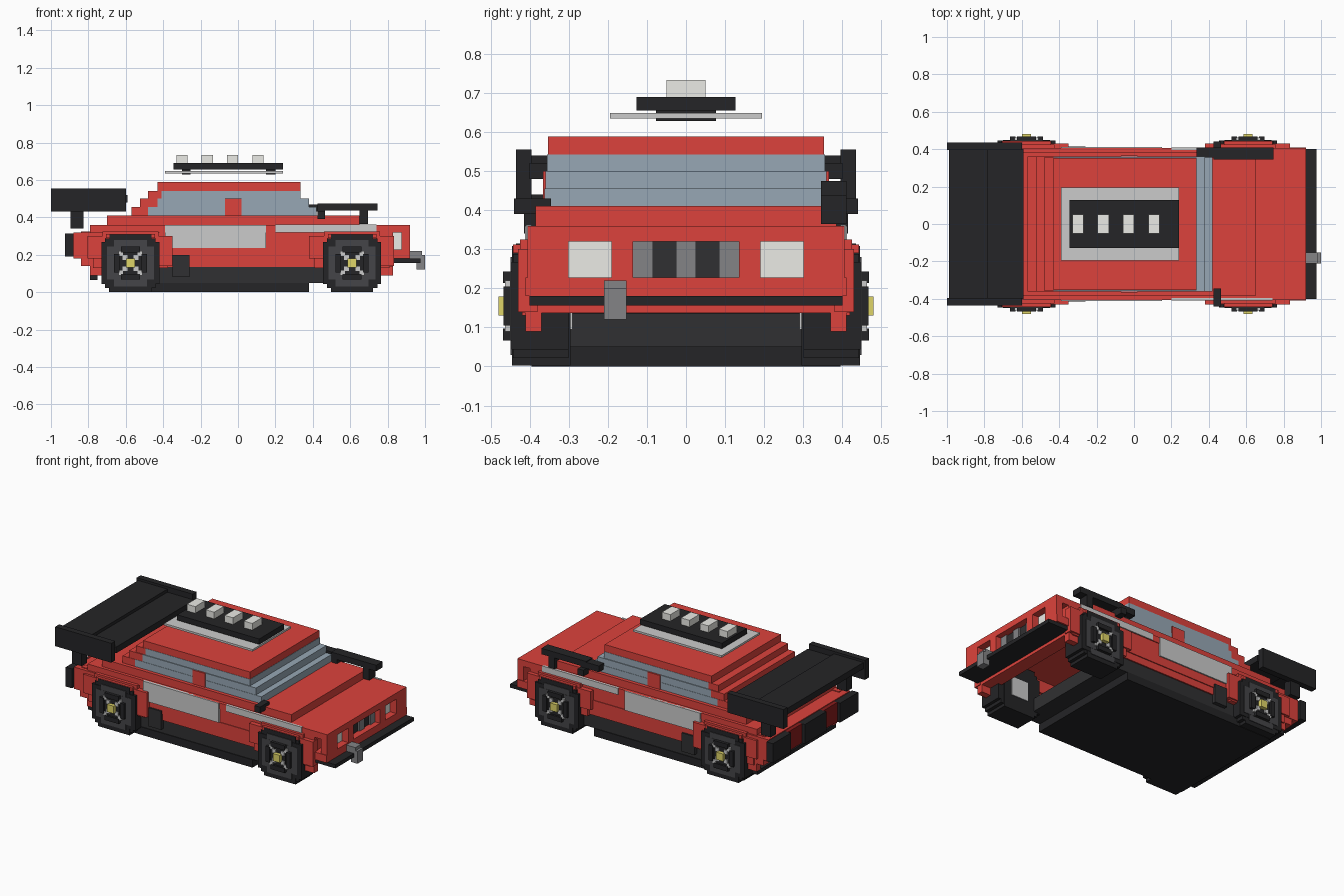
import bpy, bmesh


def mat(name, r, g, b):
    m = bpy.data.materials.new(name)
    m.diffuse_color = (r, g, b, 1)
    return m


RED = mat("red", 0.72, 0.055, 0.045)
DARK_RED = mat("dark_red", 0.25, 0.012, 0.012)
BLACK = mat("black", 0.018, 0.018, 0.02)
DARK = mat("dark_grey", 0.03, 0.03, 0.032)
RIM = mat("rim_grey", 0.06, 0.06, 0.065)
GREY = mat("mid_grey", 0.23, 0.23, 0.24)
SILVER = mat("silver", 0.55, 0.55, 0.55)
GLASS = mat("glass", 0.31, 0.39, 0.46)
LAMP = mat("lamp", 0.83, 0.83, 0.79)
GOLD = mat("gold", 0.74, 0.66, 0.14)


def part(name, material, *boxes, mirror=False):
    """One object from boxes (x0, x1, y0, y1, z0, z1), optionally copied to -y."""
    bm = bmesh.new()
    for x0, x1, y0, y1, z0, z1 in boxes:
        spans = [(y0, y1)] + ([(-y1, -y0)] if mirror else [])
        for a, b in spans:
            for v in bmesh.ops.create_cube(bm, size=1)["verts"]:
                v.co = (x0 + (v.co.x + .5) * (x1 - x0),
                        a + (v.co.y + .5) * (b - a),
                        z0 + (v.co.z + .5) * (z1 - z0))
    me = bpy.data.meshes.new(name)
    bm.to_mesh(me)
    bm.free()
    me.materials.append(material)
    ob = bpy.data.objects.new(name, me)
    bpy.context.collection.objects.link(ob)


# Underbody
part("floor", BLACK, (-.69, .38, -.395, .395, 0, .05))
part("sill", DARK, (-.42, .50, -.39, .39, .05, .135))
part("rear_underbody", BLACK, (-.72, -.42, -.295, .295, .05, .14),
     (-.79, -.75, -.40, .40, .065, .09))
part("side_exhaust", DARK, (-.35, -.26, .38, .415, .08, .20), mirror=True)

# Body decks
part("main_deck", RED, (-.79, .92, -.405, .405, .32, .36))
part("upper_deck", RED, (-.70, .65, -.385, .385, .36, .41))

# Body sides between and beyond the wheels
part("inner_side", RED, (-.84, .83, .36, .395, .24, .325), mirror=True)
part("door_side", RED, (-.42, .48, .37, .398, .135, .18),
     (-.42, .48, .37, .404, .18, .235), (-.42, .48, .37, .40, .235, .32), mirror=True)
part("front_side", RED, (.76, .83, .37, .41, .09, .18),
     (.76, .92, .37, .41, .18, .228), (.74, .83, .37, .405, .228, .32),
     (.875, .92, .37, .405, .228, .32), mirror=True)
part("rear_side", RED, (-.79, -.72, .37, .41, .09, .14),
     (-.84, -.72, .37, .41, .14, .18), (-.88, -.72, .37, .415, .18, .32), mirror=True)

# Stepped arches around each wheel
for label, cx in (("rear", -.575), ("front", .61)):
    part(label + "_arch", RED, (cx - .15, cx + .15, .36, .425, .29, .325),
         (cx + .13, cx + .225, .38, .43, .14, .30),
         (cx - .23, cx - .13, .38, .43, .18, .30),
         (cx - .13, cx + .13, .40, .443, .29, .312),
         (cx + .15, cx + .20, .38, .42, .13, .18),
         (cx - .20, cx - .15, .38, .42, .13, .18), mirror=True)

# Nose with openings for lamps and grille
part("nose_frame", RED, (.83, .92, -.40, .40, .18, .228),
     (.875, .92, -.405, -.30, .228, .32), (.875, .92, .30, .405, .228, .32),
     (.875, .92, -.19, -.135, .228, .32), (.875, .92, .135, .19, .228, .32))
part("nose_bulkhead", RED, (.79, .83, -.38, .38, .16, .32),
     (.74, .83, -.42, .42, .137, .156))
part("headlamp", LAMP, (.83, .875, .19, .30, .228, .32), mirror=True)
part("grille_bars", GREY, (.83, .885, -.135, -.085, .228, .32),
     (.83, .885, -.025, .025, .228, .32), (.83, .885, .085, .135, .228, .32))
part("grille_gaps", DARK, (.83, .875, .025, .085, .228, .32), mirror=True)
part("front_splitter", BLACK, (.80, .975, -.40, .40, .156, .18))
part("tow_hook", GREY, (.92, .96, -.21, -.152, .18, .22),
     (.955, 1, -.21, -.152, .12, .20), (.93, .985, -.21, -.152, .19, .22))

# Tail
part("tail_panel", RED, (-.88, -.79, -.41, .41, .18, .32),
     (-.84, -.77, -.41, .41, .14, .18))
part("rear_bumper", BLACK, (-.925, -.88, -.11, .11, .19, .315),
     (-.925, -.88, .25, .435, .19, .315), (-.925, -.88, -.435, -.25, .19, .315))
part("tail_lamp", DARK_RED, (-.905, -.88, .11, .25, .19, .315), mirror=True)

# Cabin: glass steps, red rear steps, pillars and roof
part("cabin_glass", GLASS, (-.48, .42, -.362, .362, .41, .455),
     (-.43, .38, -.36, .36, .455, .50), (-.41, .335, -.355, .355, .50, .542))
part("cabin_rear", RED, (-.57, -.48, -.362, .362, .41, .455),
     (-.525, -.43, -.36, .36, .455, .50), (-.48, -.41, -.355, .355, .50, .542))
part("roof", RED, (-.43, .333, -.353, .353, .542, .588))
part("door_pillar", RED, (-.07, .02, .355, .366, .41, .50), mirror=True)

# Side panels and mirrors
part("door_panel", SILVER, (-.39, .15, .395, .412, .235, .36), mirror=True)
part("hood_stripe", SILVER, (.20, .74, .395, .409, .32, .362), mirror=True)
part("side_mirror", BLACK, (.425, .465, .345, .44, .39, .43), mirror=True)
part("snorkel", BLACK, (.425, .745, .345, .41, .437, .475),
     (.425, .465, .345, .41, .39, .44), (.65, .695, .345, .41, .365, .44),
     (.335, .43, .355, .41, .43, .47))

# Roof light rack
part("rack_plate", SILVER, (-.39, .24, -.195, .195, .635, .648))
part("rack_feet", BLACK, (-.30, -.255, -.077, .077, .628, .66),
     (.15, .20, -.077, .077, .628, .66))
part("rack_box", BLACK, (-.345, .24, -.127, .127, .655, .69))
part("roof_lamps", LAMP, *[(x, x + .06, -.05, .05, .69, .733)
                           for x in (-.33, -.195, -.06, .077)])

# Rear wing
part("wing_blade", BLACK, (-.82, -.59, -.40, .40, .48, .52),
     (-.99, -.78, -.40, .40, .50, .54))
part("wing_end_plate", BLACK, (-1, -.60, .395, .435, .43, .555), mirror=True)
part("wing_strut", BLACK, (-.895, -.825, .36, .415, .34, .44), mirror=True)

# Wheels: stepped tyre, rim, spokes and cap
for label, cx in (("rear", -.575), ("front", .61)):
    cz = .155

    def cell(hx, hz, y0, y1, dx=0, dz=0):
        return (cx + dx - hx, cx + dx + hx, y0, y1, cz + dz - hz, cz + dz + hz)

    part(label + "_tyre", BLACK, cell(.113, .153, .295, .445),
         cell(.155, .112, .30, .447), cell(.135, .133, .30, .443), mirror=True)
    part(label + "_rim", RIM, cell(.125, .088, .44, .45),
         cell(.088, .125, .44, .449), mirror=True)
    part(label + "_rim_edge", BLACK, cell(.088, .05, .445, .455),
         cell(.05, .088, .445, .456),
         *[cell(.05, .015, .445, .468, 0, s * .073) for s in (-1, 1)],
         *[cell(.015, .05, .445, .467, s * .073, 0) for s in (-1, 1)], mirror=True)
    part(label + "_spokes", SILVER,
         *[cell(.013, .013, .45, .463, sx * d, sz * d)
           for sx in (-1, 1) for sz in (-1, 1) for d in (.03, .052)], mirror=True)
    part(label + "_hub_cap", GOLD, cell(.024, .024, .45, .48), mirror=True)
    part(label + "_inner_hub", SILVER, cell(.06, .06, .29, .296), mirror=True)
